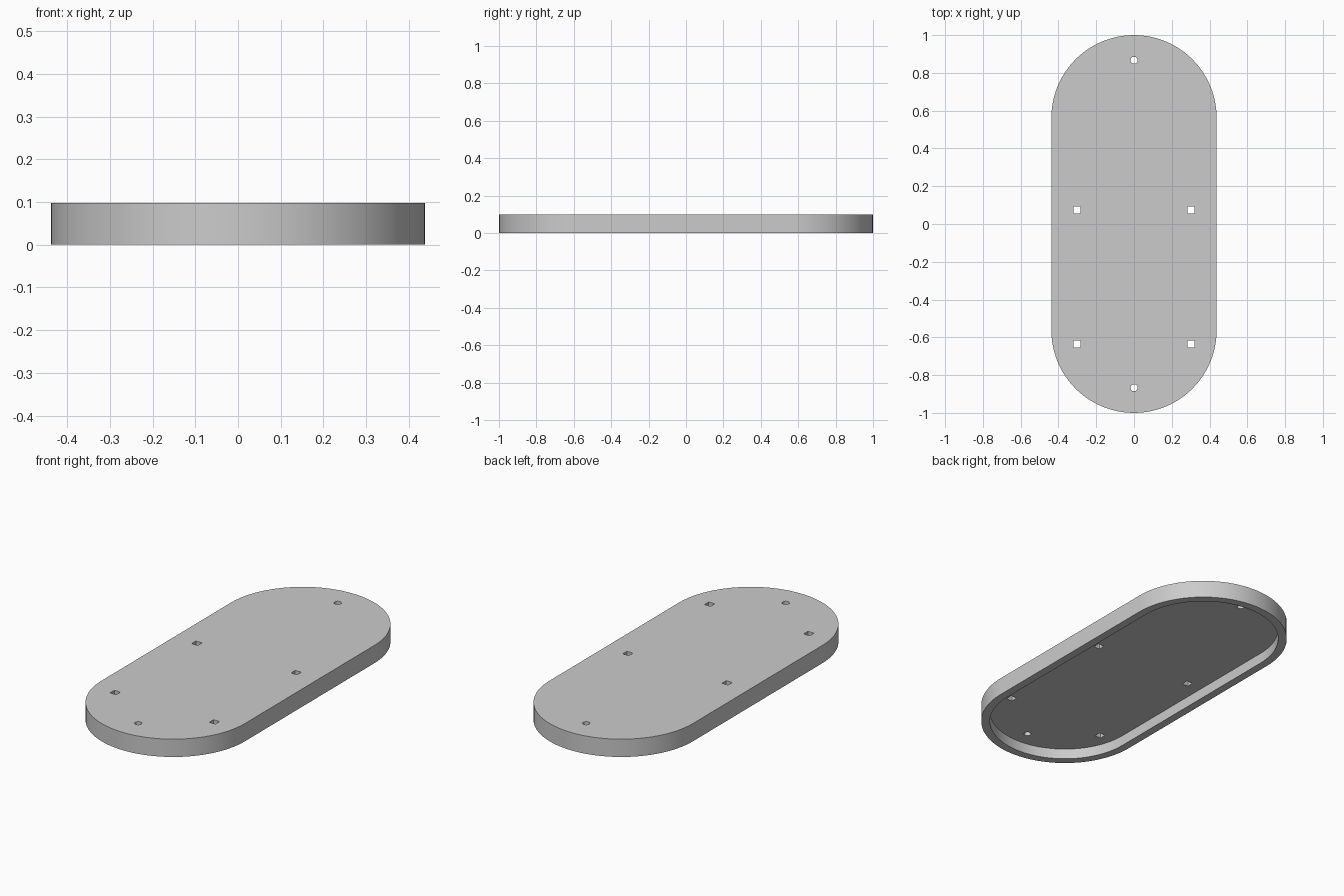
import bpy
import bmesh
from math import pi, cos, sin

cube = bpy.data.objects.get("Cube")
if cube:
    bpy.data.objects.remove(cube, do_unlink=True)

RADIUS, STRAIGHT = 0.4375, 0.5625   # end radius, half length of straight sides
HEIGHT, RECESS, WALL = 0.098, 0.058, 0.045
HOLE = 0.037

grey = bpy.data.materials.new("plain grey")
grey.use_nodes = True
colour = (0.6, 0.6, 0.6, 1)
grey.diffuse_color = colour
grey.node_tree.nodes["Principled BSDF"].inputs["Base Color"].default_value = colour


def capsule(radius, steps=48):
    """Outline of two half circles joined by straight sides."""
    points = []
    for end in (0, 1):
        for i in range(steps + 1):
            a = pi * (end + i / steps)
            points.append((radius * cos(a), radius * sin(a) + STRAIGHT * (1 - 2 * end)))
    return points


def circle(x, y, radius, steps=24):
    return [(x + radius * cos(2 * pi * i / steps), y + radius * sin(2 * pi * i / steps))
            for i in range(steps)]


def square(x, y, size):
    h = size / 2
    return [(x - h, y - h), (x + h, y - h), (x + h, y + h), (x - h, y + h)]


def prism(name, outlines, low, high):
    """Extrude closed outlines from low to high."""
    bm = bmesh.new()
    for outline in outlines:
        face = bm.faces.new([bm.verts.new((x, y, low)) for x, y in outline])
        top = bmesh.ops.extrude_face_region(bm, geom=[face])["geom"]
        bmesh.ops.translate(bm, vec=(0, 0, high - low),
                            verts=[v for v in top if isinstance(v, bmesh.types.BMVert)])
    bmesh.ops.recalc_face_normals(bm, faces=bm.faces)
    mesh = bpy.data.meshes.new(name)
    bm.to_mesh(mesh)
    bm.free()
    mesh.materials.append(grey)
    obj = bpy.data.objects.new(name, mesh)
    bpy.context.collection.objects.link(obj)
    return obj


# Solid body, hollow underside, and the through holes
tray = prism("tray_lid", [capsule(RADIUS)], 0, HEIGHT)
recess = prism("recess_cutter", [capsule(RADIUS - WALL)], -0.1, RECESS)
holes = [circle(0, y, HOLE / 2) for y in (-0.867, 0.867)]
holes += [square(x, y, HOLE) for x in (-0.302, 0.302) for y in (-0.636, 0.074)]
drill = prism("hole_cutter", holes, -0.2, 0.2)

bpy.ops.object.select_all(action="DESELECT")
bpy.context.view_layer.objects.active = tray
tray.select_set(True)
for cutter in (recess, drill):
    cutter.hide_render = True
    mod = tray.modifiers.new(cutter.name, "BOOLEAN")
    mod.operation, mod.solver, mod.object = "DIFFERENCE", "EXACT", cutter
    bpy.ops.object.modifier_apply(modifier=mod.name)
    bpy.data.objects.remove(cutter, do_unlink=True)

bpy.ops.object.shade_smooth_by_angle(angle=pi / 6)
